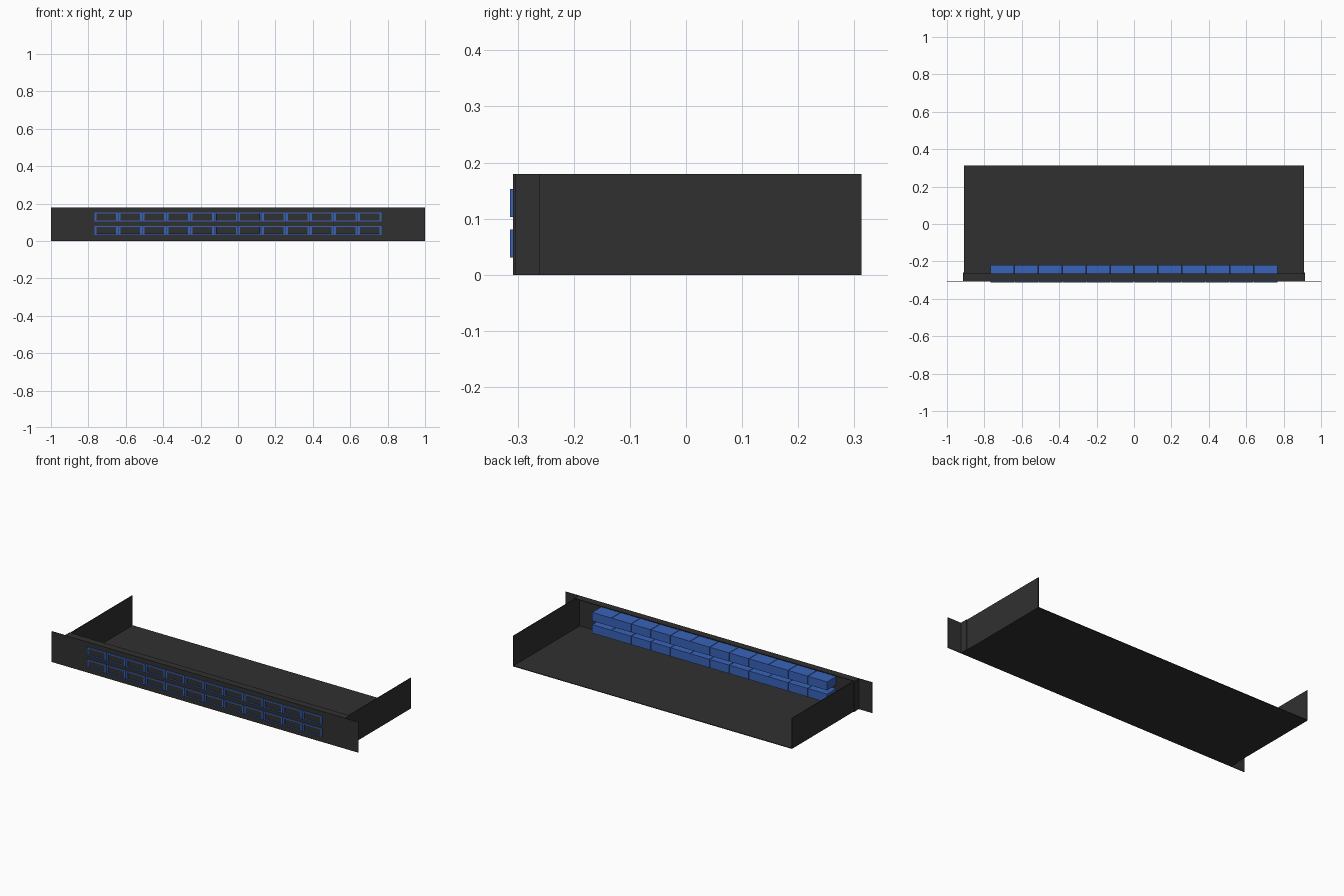
import bpy
import bmesh
from mathutils import Vector

old = bpy.data.objects.get("Cube")
if old:
    bpy.data.objects.remove(old, do_unlink=True)


def make_material(name, rgb):
    mat = bpy.data.materials.new(name)
    mat.use_nodes = True
    mat.diffuse_color = (*rgb, 1)
    mat.node_tree.nodes["Principled BSDF"].inputs["Base Color"].default_value = (*rgb, 1)
    return mat


charcoal = make_material("charcoal metal", (0.03, 0.03, 0.03))
blue = make_material("connector blue", (0.04, 0.125, 0.48))


def add_object(name, bm, *materials):
    mesh = bpy.data.meshes.new(name)
    bm.to_mesh(mesh)
    bm.free()
    for mat in materials:
        mesh.materials.append(mat)
    obj = bpy.data.objects.new(name, mesh)
    bpy.context.collection.objects.link(obj)
    return obj


def box_mesh(low, high):
    low, high = Vector(low), Vector(high)
    bm = bmesh.new()
    bmesh.ops.create_cube(bm, size=1)
    bmesh.ops.scale(bm, vec=high - low, verts=bm.verts)
    bmesh.ops.translate(bm, vec=(low + high) / 2, verts=bm.verts)
    return bm


def box(name, low, high):
    return add_object(name, box_mesh(low, high), charcoal)


HALF = 0.91      # half width of the tray
TOP = 0.18
FRONT = -0.308
BACK = 0.313
SHEET = 0.004    # sheet metal thickness

# Open tray, without a back wall
box("tray_floor", (-HALF, FRONT + SHEET, 0), (HALF, BACK, SHEET))
for side, sign in (("left", 1), ("right", -1)):
    def wall(name, inner, outer, y0, y1):
        a, b = sorted((sign * inner, sign * outer))
        box(f"{side}_{name}", (a, y0, 0), (b, y1, TOP))
    wall("wall", HALF - SHEET, HALF, FRONT + SHEET, BACK)
    wall("front_return", HALF, HALF + SHEET, FRONT + SHEET, -0.26)

# Front panel with mounting ears and a folded top lip
box("front_panel", (-1, FRONT, 0), (1, FRONT + SHEET, TOP))
box("top_lip", (-HALF, FRONT + SHEET, TOP - SHEET), (HALF, -0.265, TOP))

# Two rows of connectors, each with a dark socket in its front face
COUNT, PITCH = 12, 0.128
for row, z in (("lower", 0.056), ("upper", 0.128)):
    for i in range(COUNT):
        x = (i - (COUNT - 1) / 2) * PITCH
        w, h = 0.0625, 0.025
        bm = box_mesh((x - w, -0.314, z - h), (x + w, -0.22, z + h))
        bm.normal_update()
        front = min(bm.faces, key=lambda f: f.calc_center_median().y)
        bmesh.ops.inset_individual(bm, faces=[front], thickness=0.01)
        # Widen the side frames beyond the top and bottom ones
        for v in front.verts:
            v.co.x += 0.003 if v.co.x < x else -0.003
        bmesh.ops.inset_individual(bm, faces=[front], thickness=0.0005, depth=-0.003)
        front.material_index = 1
        add_object(f"{row}_connector_{i + 1}", bm, blue, charcoal)
